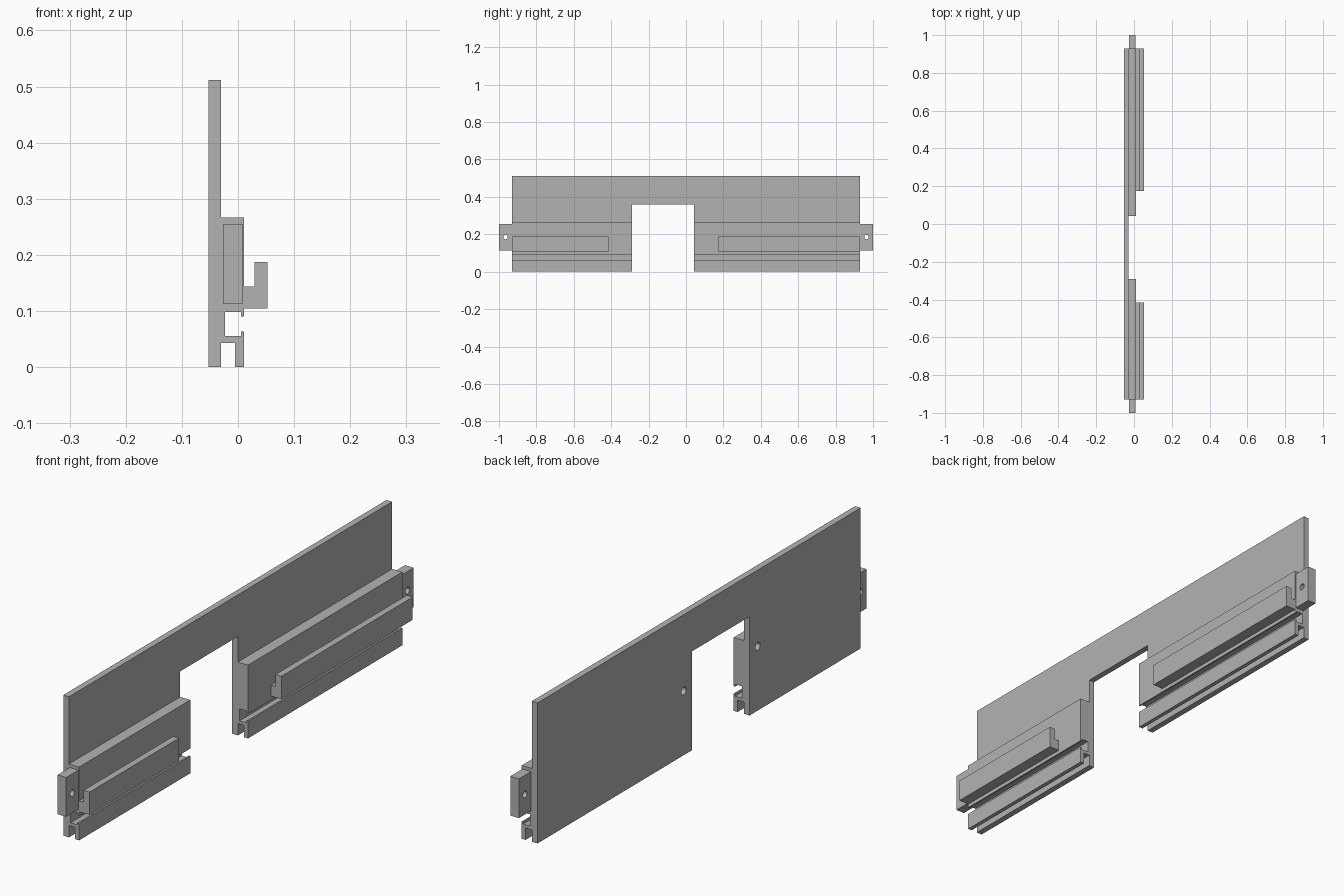
import bpy, bmesh, math
from mathutils import Vector, Matrix

cube = bpy.data.objects.get("Cube")
if cube:
    bpy.data.objects.remove(cube, do_unlink=True)

grey = bpy.data.materials.new("plain grey")
grey.use_nodes = True
colour = (0.45, 0.45, 0.45, 1)
grey.diffuse_color = colour
grey.node_tree.nodes["Principled BSDF"].inputs["Base Color"].default_value = colour


def make_object(name, bm):
    bmesh.ops.recalc_face_normals(bm, faces=bm.faces)
    mesh = bpy.data.meshes.new(name)
    bm.to_mesh(mesh)
    bm.free()
    mesh.materials.append(grey)
    obj = bpy.data.objects.new(name, mesh)
    bpy.context.collection.objects.link(obj)
    return obj


def prism(name, points, offset):
    """Extrude a flat outline by the offset vector."""
    bm = bmesh.new()
    face = bm.faces.new([bm.verts.new(p) for p in points])
    grown = bmesh.ops.extrude_face_region(bm, geom=[face], use_keep_orig=True)
    moved = [v for v in grown["geom"] if isinstance(v, bmesh.types.BMVert)]
    bmesh.ops.translate(bm, vec=Vector(offset), verts=moved)
    return make_object(name, bm)


def along_y(name, profile, y0, y1):
    return prism(name, [(x, y0, z) for x, z in profile], (0, y1 - y0, 0))


def drill(targets, x0, x1, y, z, radius):
    """Cut a round hole running along x."""
    bm = bmesh.new()
    place = Matrix.Translation(((x0 + x1) / 2, y, z)) @ Matrix.Rotation(math.pi / 2, 4, "Y")
    bmesh.ops.create_cone(bm, cap_ends=True, segments=24, radius1=radius,
                          radius2=radius, depth=x1 - x0, matrix=place)
    cutter = make_object("hole_cutter", bm)
    cutter.hide_render = True
    for obj in targets:
        mod = obj.modifiers.new("hole", "BOOLEAN")
        mod.operation, mod.solver, mod.object = "DIFFERENCE", "EXACT", cutter
        bpy.context.view_layer.objects.active = obj
        bpy.ops.object.modifier_apply(modifier=mod.name)
    bpy.data.objects.remove(cutter, do_unlink=True)


BACK, INNER, FACE, OUTER = -0.053, -0.03, 0.011, 0.053
END = 0.93
NOTCH = (-0.29, 0.042)

# Tall back plate with a notch open at the bottom
outline = [(-END, 0), (NOTCH[0], 0), (NOTCH[0], 0.36), (NOTCH[1], 0.36),
           (NOTCH[1], 0), (END, 0), (END, 0.512), (-END, 0.512)]
plate = prism("back_plate", [(BACK, y, z) for y, z in outline], (INNER - BACK, 0, 0))

# Rail section: lipped slot in the face, plain channel underneath
rail_profile = [(INNER, 0.267), (INNER, 0.043), (-0.005, 0.043), (-0.005, 0),
                (FACE, 0), (FACE, 0.063), (0.005, 0.063), (0.005, 0.055),
                (-0.023, 0.055), (-0.023, 0.098), (0.005, 0.098), (0.005, 0.09),
                (FACE, 0.09), (FACE, 0.267)]

# Hooked ledge section
ledge_profile = [(FACE, 0.104), (OUTER, 0.104), (OUTER, 0.187),
                 (0.029, 0.187), (0.029, 0.144), (FACE, 0.144)]

tab_profile = [(-0.027, 0.112), (0.008, 0.112), (0.008, 0.255), (-0.027, 0.255)]

for label, side, notch_y, ledge_y in (("front", -1, NOTCH[0], -0.415),
                                      ("rear", 1, NOTCH[1], 0.174)):
    rail = along_y(label + "_rail", rail_profile, notch_y, side * END)
    along_y(label + "_ledge", ledge_profile, ledge_y, side * END)
    tab = along_y(label + "_end_tab", tab_profile, side * END, side)
    # Through hole in the tab, blind hole in the back beside the notch
    drill([tab], -0.1, 0.1, side * 0.965, 0.185, 0.012)
    drill([plate, rail], -0.1, -0.01, notch_y + side * 0.047, 0.234, 0.014)
